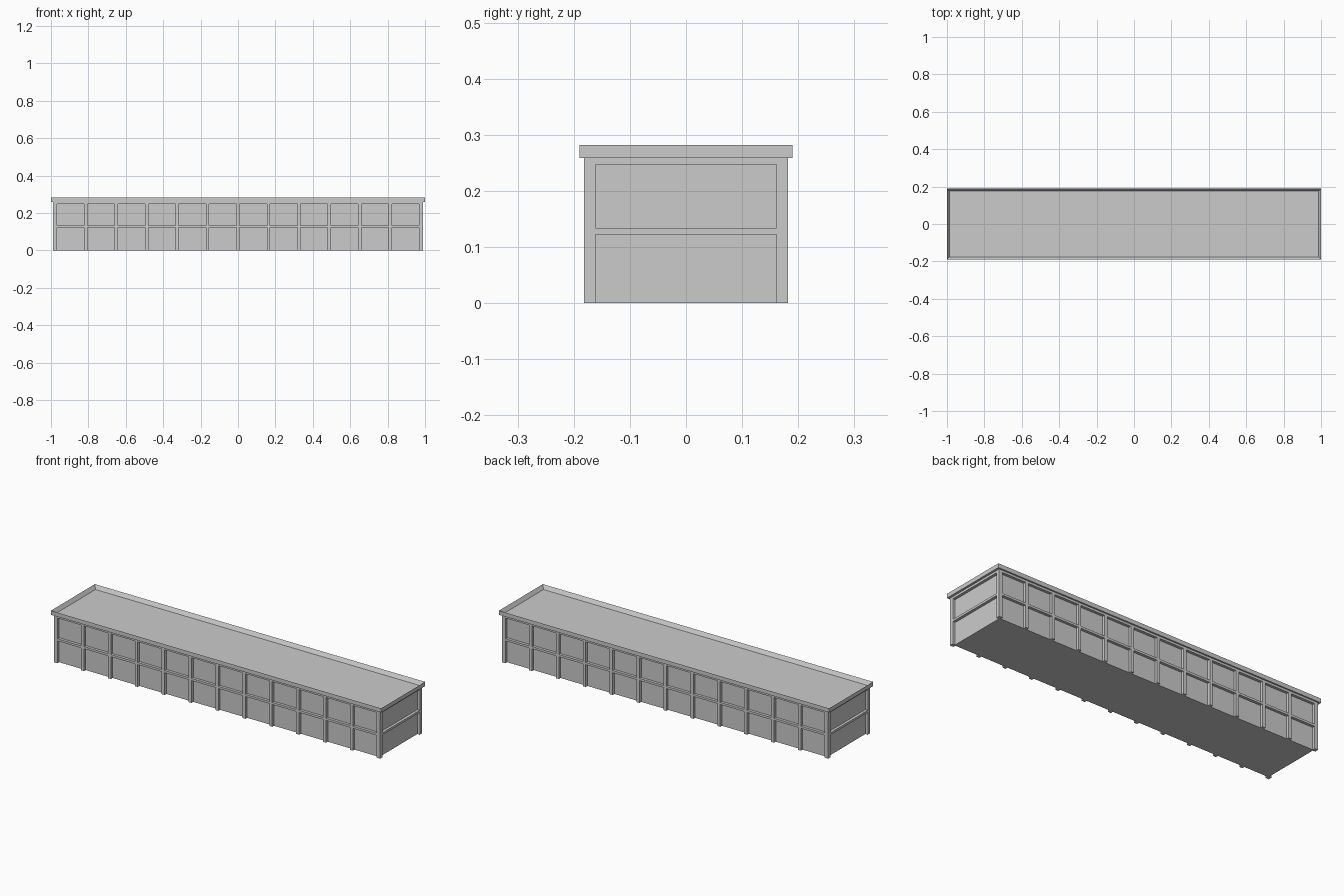
import bpy, bmesh
from mathutils import Vector

if "Cube" in bpy.data.objects:
    bpy.data.objects.remove(bpy.data.objects["Cube"])

HX, HY = 0.988, 0.182        # outer face of the frame
DEPTH = 0.015                # panel recess
EAVE, TOP = 0.259, 0.282     # cornice underside and top
POST, PIL = 0.021, 0.018     # corner post and pilaster widths
BAYS = 12
BANDS = [(0.122, 0.134), (0.247, EAVE)]


def add_box(bm, x0, x1, y0, y1, z0, z1):
    verts = bmesh.ops.create_cube(bm, size=1)["verts"]
    for v in verts:
        v.co = Vector((x1 if v.co.x > 0 else x0,
                       y1 if v.co.y > 0 else y0,
                       z1 if v.co.z > 0 else z0))


def finish(bm, name):
    bmesh.ops.recalc_face_normals(bm, faces=bm.faces[:])
    mesh = bpy.data.meshes.new(name)
    bm.to_mesh(mesh)
    bm.free()
    obj = bpy.data.objects.new(name, mesh)
    bpy.context.collection.objects.link(obj)
    return obj


def facing(bm, z):
    bm.normal_update()
    return [f for f in bm.faces if f.normal.z * z > 0.9]


# Recessed wall core, open under the roof
bm = bmesh.new()
wx, wy = HX - DEPTH, HY - DEPTH
add_box(bm, -wx, wx, -wy, wy, 0, EAVE)
bmesh.ops.delete(bm, geom=facing(bm, 1), context='FACES')
finish(bm, "wall_panels")

# Square corner posts
bm = bmesh.new()
for sx in (-1, 1):
    for sy in (-1, 1):
        xs = sorted((sx * HX, sx * (HX - POST)))
        ys = sorted((sy * HY, sy * (HY - POST)))
        add_box(bm, *xs, *ys, 0, EAVE)
finish(bm, "corner_posts")

# Pilasters between the bays, and the bands that span each bay
pitch = 2 * (HX - POST / 2) / BAYS
first = -HX + POST / 2
centres = [first + i * pitch for i in range(BAYS + 1)]
pil = bmesh.new()
band = bmesh.new()
for s in (-1, 1):
    ys = sorted((s * HY, s * wy))
    for x in centres[1:-1]:
        add_box(pil, x - PIL / 2, x + PIL / 2, *ys, 0, EAVE)
    for i in range(BAYS):
        x0 = centres[i] + (POST if i == 0 else PIL) / 2
        x1 = centres[i + 1] - (POST if i == BAYS - 1 else PIL) / 2
        for z0, z1 in BANDS:
            add_box(band, x0, x1, *ys, z0, z1)
    # End wall bands
    xs = sorted((s * HX, s * wx))
    for z0, z1 in BANDS:
        add_box(band, *xs, -HY + POST, HY - POST, z0, z1)
finish(pil, "pilasters")
finish(band, "wall_bands")

# Cornice and parapet with a sunken flat roof
bm = bmesh.new()
add_box(bm, -1, 1, -0.19, 0.19, EAVE, TOP)
roof = facing(bm, 1)
bmesh.ops.inset_region(bm, faces=roof, thickness=0.019)
for v in roof[0].verts:
    v.co.z = EAVE + 0.002
soffit = facing(bm, -1)
bmesh.ops.inset_region(bm, faces=soffit, thickness=0.025)
bmesh.ops.delete(bm, geom=soffit, context='FACES')
finish(bm, "roof_and_cornice")
